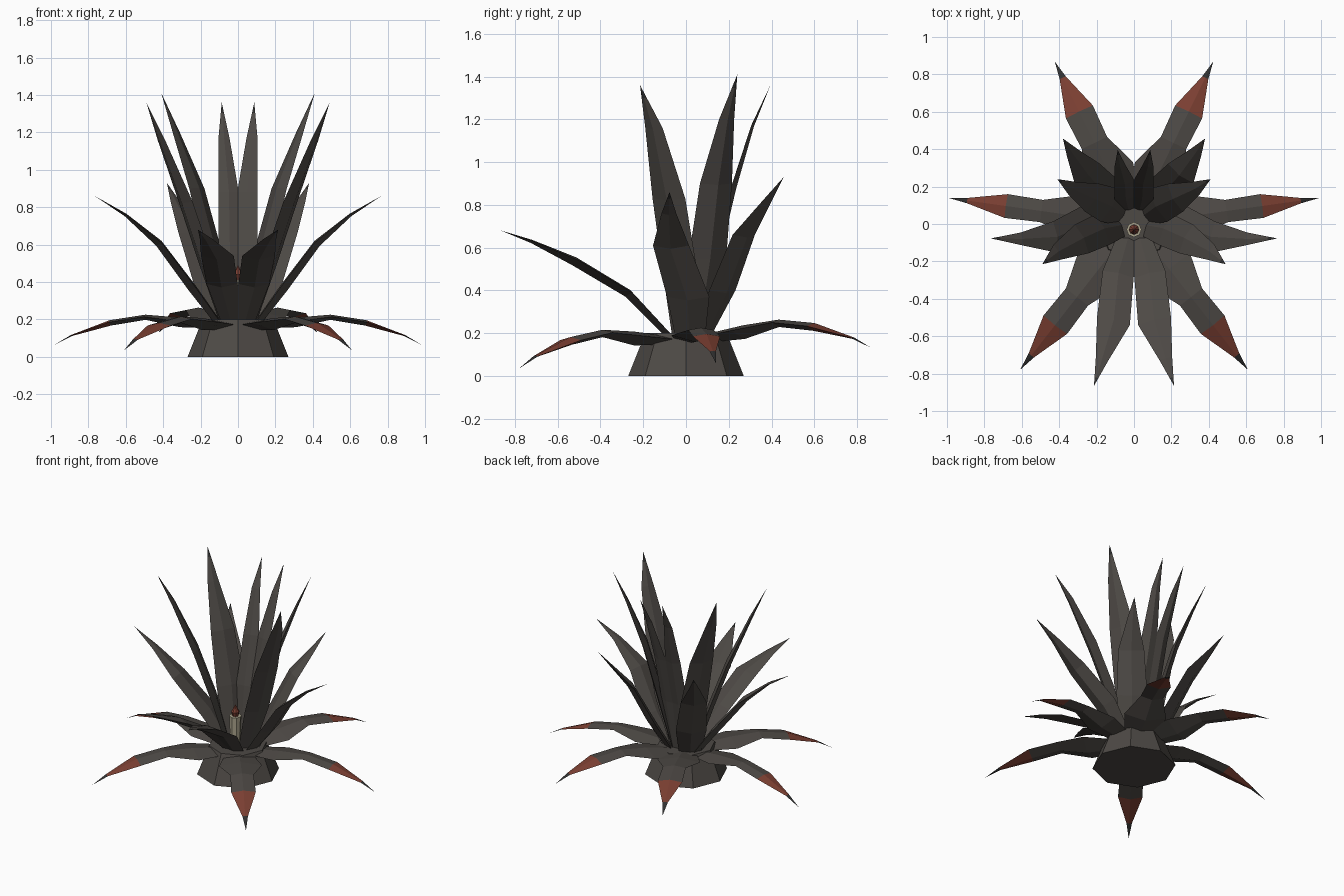
import bpy, bmesh
from math import cos, sin, radians
from mathutils import Vector

cube = bpy.data.objects.get("Cube")
if cube:
    bpy.data.objects.remove(cube, do_unlink=True)


def material(name, rgb):
    m = bpy.data.materials.new(name)
    m.use_nodes = True
    m.diffuse_color = (*rgb, 1)
    m.node_tree.nodes["Principled BSDF"].inputs["Base Color"].default_value = (*rgb, 1)
    return m


LEAF = material("leaf_grey", (0.075, 0.067, 0.06))
RED = material("rust_red", (0.2, 0.05, 0.032))
SPINE = material("dark_spine", (0.03, 0.03, 0.03))
CREAM = material("bud_cream", (0.42, 0.38, 0.27))


def finish(name, bm, mats):
    bmesh.ops.recalc_face_normals(bm, faces=bm.faces)
    me = bpy.data.meshes.new(name)
    bm.to_mesh(me)
    bm.free()
    for m in mats:
        me.materials.append(m)
    ob = bpy.data.objects.new(name, me)
    bpy.context.collection.objects.link(ob)
    return ob


def leaf(name, stations, bands):
    """Diamond-section leaf through (x, y, z, half width) stations, ending in
    a point; bands gives the material of each segment. Mirrored across x."""
    bm = bmesh.new()
    pts = [Vector(s[:3]) for s in stations]
    chord = pts[-1] - pts[0]
    side = Vector((-chord.y, chord.x, 0)).normalized()
    rings = []
    for i, s in enumerate(stations[:-1]):
        along = (pts[i + 1] - pts[max(i - 1, 0)]).normalized()
        up, w = along.cross(side), s[3]
        offsets = (side * w, up * w * 0.18, -side * w, -up * w * 0.28)
        rings.append([bm.verts.new(pts[i] + o) for o in offsets])
    tip = bm.verts.new(pts[-1])
    bm.faces.new(rings[0])
    for i, a in enumerate(rings):
        for k in range(4):
            n = (k + 1) % 4
            if i + 1 < len(rings):
                b = rings[i + 1]
                f = bm.faces.new((a[k], a[n], b[n], b[k]))
            else:
                f = bm.faces.new((a[k], a[n], tip))
            f.material_index = bands[i]
    ob = finish(name, bm, (LEAF, RED, SPINE))
    mir = ob.modifiers.new("Mirror", "MIRROR")
    mir.use_mirror_merge = False


# Low drooping leaves: one outline as (radius, height, half width), red near the end
DROOP = [(0.08, 0.17, 0.08), (0.31, 0.19, 0.14), (0.5, 0.215, 0.075),
         (0.69, 0.185, 0.08), (0.9, 0.115, 0.018), (1.0, 0.06, 0)]
for name, angle, size, lift, wide in (("low_back_leaf", 64, 0.966, 0.07, 1.0),
                                      ("low_side_leaf", 8, 1.0, 0.0, 0.8),
                                      ("low_front_leaf", -52, 0.99, -0.025, 1.0)):
    a = radians(angle)
    leaf(name, [(r * size * cos(a), r * size * sin(a), z + lift * r, w * wide)
                for r, z, w in DROOP], (0, 0, 0, 1, 2))

# Rising leaves: root, lower, widest, narrowing, tip
RISING = {
    "front_leaf": [(0.03, -0.07, 0.18, 0.06), (0.085, -0.27, 0.39, 0.085),
                   (0.11, -0.52, 0.54, 0.09), (0.17, -0.72, 0.63, 0.035), (0.214, -0.865, 0.68, 0)],
    "side_leaf": [(0.1, 0.02, 0.18, 0.07), (0.24, 0.01, 0.37, 0.1),
                  (0.42, -0.07, 0.61, 0.085), (0.6, -0.08, 0.76, 0.035), (0.765, -0.077, 0.86, 0)],
    "tall_front_leaf": [(0.07, -0.01, 0.18, 0.06), (0.17, -0.03, 0.5, 0.09),
                        (0.28, -0.08, 0.83, 0.085), (0.41, -0.15, 1.16, 0.045), (0.49, -0.215, 1.36, 0)],
    "tall_back_leaf": [(0.06, 0.05, 0.18, 0.06), (0.13, 0.1, 0.55, 0.1),
                       (0.22, 0.14, 0.9, 0.085), (0.33, 0.19, 1.2, 0.04), (0.41, 0.24, 1.41, 0)],
    "back_leaf": [(0.08, 0.07, 0.18, 0.07), (0.16, 0.17, 0.4, 0.1),
                  (0.25, 0.27, 0.66, 0.085), (0.33, 0.38, 0.82, 0.035), (0.38, 0.457, 0.93, 0)],
    "inner_back_leaf": [(0.03, 0.08, 0.18, 0.05), (0.045, 0.14, 0.55, 0.06),
                        (0.05, 0.22, 0.88, 0.055), (0.075, 0.31, 1.17, 0.03), (0.087, 0.395, 1.36, 0)],
}
for name, st in RISING.items():
    # short dark spine just below the tip
    spine = [c * 0.3 + d * 0.7 for c, d in zip(st[-2], st[-1])]
    leaf(name, st[:-1] + [spine, st[-1]], (0, 0, 0, 0, 2))


def frustum(name, mat, r1, r2, z1, z2, y=0.0):
    bpy.ops.mesh.primitive_cone_add(vertices=8, radius1=r1, radius2=r2, depth=z2 - z1,
                                    location=(0, y, (z1 + z2) / 2))
    ob = bpy.context.object
    ob.name = name
    ob.data.materials.append(mat)


# Tapered stump and the central bud
frustum("stump", LEAF, 0.27, 0.19, 0, 0.2)
frustum("bud_stem", CREAM, 0.032, 0.04, 0.18, 0.41, -0.03)
frustum("bud_flare", RED, 0.02, 0.027, 0.41, 0.44, -0.03)
frustum("bud_tip", RED, 0.027, 0.0, 0.44, 0.49, -0.03)
